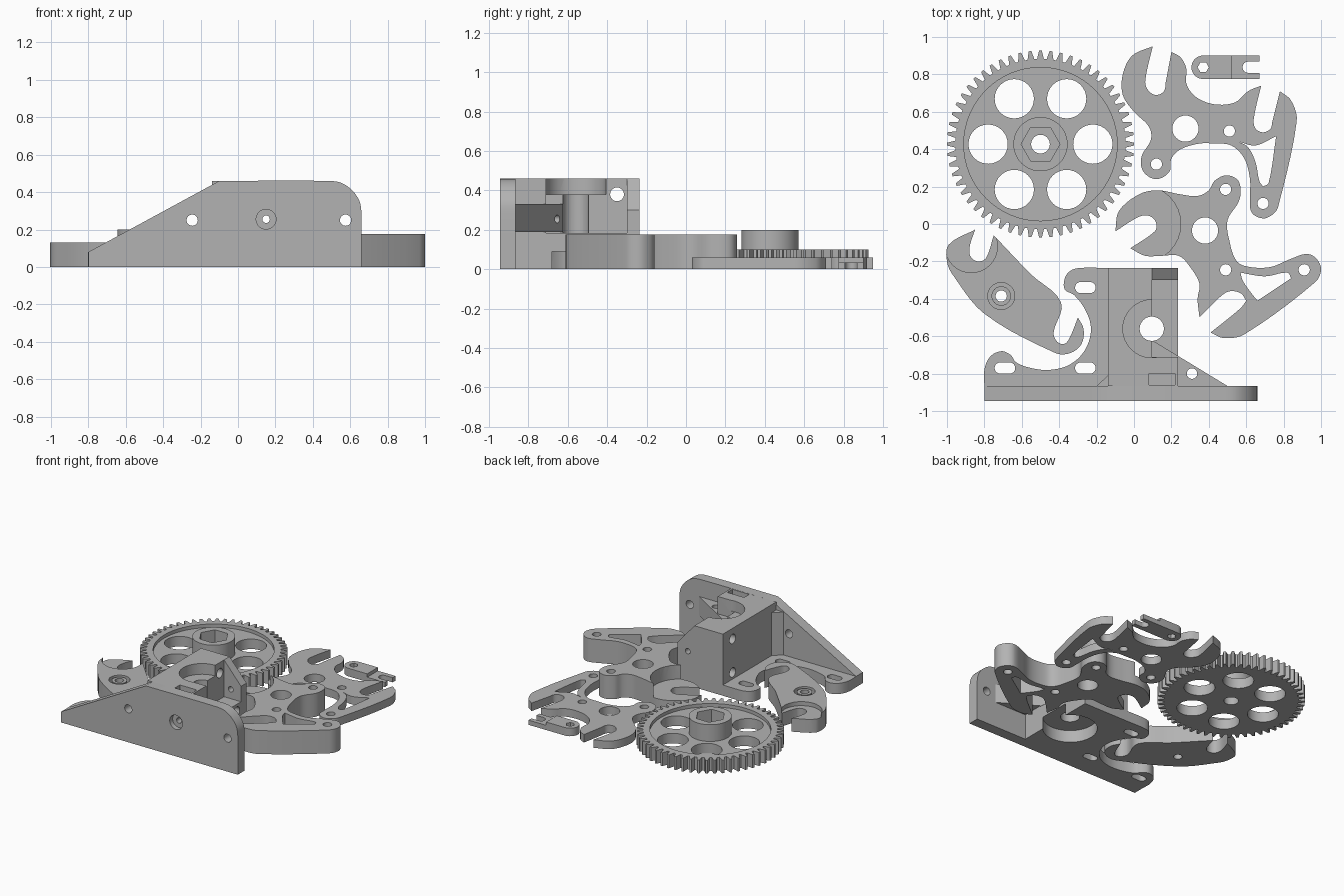
import bpy, math
from mathutils import Vector, Matrix

cube = bpy.data.objects.get("Cube")
if cube:
    bpy.data.objects.remove(cube)

grey = bpy.data.materials.new("plain grey")
grey.use_nodes = True
grey.diffuse_color = (0.45, 0.45, 0.45, 1)
grey.node_tree.nodes["Principled BSDF"].inputs["Base Color"].default_value = grey.diffuse_color


def circle(x, y, r, sides=32):
    return [(x + r * math.cos(math.tau * i / sides), y + r * math.sin(math.tau * i / sides))
            for i in range(sides)]


def slot(x, y, half, r):
    ends = circle(0, 0, r)
    return [(x + px + math.copysign(half, px), y + py) for px, py in ends]


def smooth(points, corner=70, steps=5):
    """Rounded closed outline through points in hundredths; sharp turns stay sharp."""
    p = [Vector(q) / 100 for q in points]
    n = len(p)

    def tangent(i, chord):
        before, after = p[i] - p[i - 1], p[(i + 1) % n] - p[i]
        if before.angle(after) > math.radians(corner):
            return chord
        return (before + after).normalized() * chord.length

    out = []
    for i in range(n):
        a, b = p[i], p[(i + 1) % n]
        ta, tb = tangent(i, b - a), tangent((i + 1) % n, b - a)
        for k in range(steps):
            t = k / steps
            h = t * t * (3 - 2 * t)
            v = a * (1 - h) + b * h + ta * t * (1 - t) ** 2 - tb * t * t * (1 - t)
            out.append((v.x, v.y))
    return out


def add_mesh(name, mesh):
    obj = bpy.data.objects.new(name, mesh)
    bpy.context.collection.objects.link(obj)
    mesh.materials.clear()
    mesh.materials.append(grey)
    return obj


def plate(name, loops, z0, z1, matrix=Matrix()):
    """Flat plate: the first loop is the outline, the others are holes."""
    curve = bpy.data.curves.new(name, "CURVE")
    curve.dimensions, curve.fill_mode = "2D", "BOTH"
    curve.extrude = (z1 - z0) / 2
    for loop in loops:
        spline = curve.splines.new("POLY")
        spline.points.add(len(loop) - 1)
        for point, (x, y) in zip(spline.points, loop):
            point.co = (x, y, 0, 1)
        spline.use_cyclic_u = True
    temp = bpy.data.objects.new(name, curve)
    bpy.context.collection.objects.link(temp)
    graph = bpy.context.evaluated_depsgraph_get()
    mesh = bpy.data.meshes.new_from_object(temp.evaluated_get(graph))
    bpy.data.objects.remove(temp)
    mesh.transform(matrix @ Matrix.Translation((0, 0, (z0 + z1) / 2)))
    obj = add_mesh(name, mesh)
    import bmesh
    bm = bmesh.new()
    bm.from_mesh(mesh)
    bmesh.ops.remove_doubles(bm, verts=bm.verts, dist=0.00005)
    bmesh.ops.recalc_face_normals(bm, faces=bm.faces)
    bm.to_mesh(mesh)
    bm.free()
    return obj


def box(x0, x1, y0, y1, z0, z1):
    return plate("box", [[(x0, y0), (x1, y0), (x1, y1), (x0, y1)]], z0, z1)


def rod(x, y, r, z0, z1, matrix=Matrix()):
    return plate("rod", [circle(x, y, r)], z0, z1, matrix)


def combine(obj, tools, operation):
    bpy.context.view_layer.objects.active = obj
    for tool in tools:
        mod = obj.modifiers.new("shape", "BOOLEAN")
        mod.operation, mod.solver, mod.object = operation, "EXACT", tool
        bpy.ops.object.modifier_apply(modifier=mod.name)
        bpy.data.objects.remove(tool)


# Drawing planes: UPRIGHT maps (x, y, d) to (x, -d, z); SIDE maps (y, z, d) to (d, y, z)
UPRIGHT = Matrix.Rotation(math.pi / 2, 4, "X")
SIDE = Matrix(((0, 0, 1, 0), (1, 0, 0, 0), (0, 1, 0, 0), (0, 0, 0, 1)))

# Gear: toothed rim, thin web with round windows, hub with hexagonal socket
gx, gy, teeth = -0.5, 0.427, 56
rim = []
for i in range(teeth):
    for shift, r in ((-0.36, 0.455), (-0.13, 0.5), (0.13, 0.5), (0.36, 0.455)):
        a = math.tau * (i + shift) / teeth
        rim.append((gx + r * math.cos(a), gy + r * math.sin(a)))
windows = [circle(gx + 0.28 * math.cos(i * math.pi / 3), gy + 0.28 * math.sin(i * math.pi / 3), 0.105)
           for i in range(6)]
plate("gear_rim", [rim, circle(gx, gy, 0.41, 64)], 0, 0.1)
plate("gear_web", [circle(gx, gy, 0.412, 64), circle(gx, gy, 0.05)] + windows, 0, 0.075)
plate("gear_hub", [circle(gx, gy, 0.145, 48), circle(gx, gy, 0.104, 6)], 0.07, 0.2)

# Thin claw lever with two jaws and a braced arm
thin_claw = smooth([
    (10, 95), (6, 76), (8, 71), (12, 69), (16, 71), (17, 76), (20, 92), (25, 89), (28, 83), (28, 75),
    (33, 68), (43, 64), (54, 65), (61, 71), (68, 74), (64, 56), (65, 51), (69, 49), (73, 51),
    (74, 55), (78, 71), (84, 66), (87, 55), (77, 9), (74, 5), (69, 3), (63, 6), (62, 13), (62, 24),
    (59, 35), (52, 42), (43, 43), (35, 43), (25, 40), (20, 35), (19, 28), (12, 24), (5, 28),
    (4, 36), (9, 45), (8, 52), (0, 60), (-6, 69), (-6, 80), (-1, 90)])
window = smooth([(56, 44), (65, 42), (76, 47), (72, 22), (69, 20), (67, 23), (65, 33), (61, 41)])
plate("thin_claw", [thin_claw, window, circle(0.275, 0.51, 0.07), circle(0.12, 0.32, 0.03),
                    circle(0.51, 0.497, 0.03), circle(0.69, 0.11, 0.03)], 0, 0.06)

# Thick claw lever with a lowered jaw
thick_claw = smooth([
    (-10, -4), (3, 4), (9, 4), (12, 0), (11, -4), (-2, -13), (6, -17), (15, -17), (24, -17), (30, -23),
    (35, -32), (34, -40), (35, -50), (46, -39), (51, -36), (57, -37), (60, -41), (57, -45), (41, -58),
    (48, -61), (59, -59), (97, -31), (100, -24), (97, -18), (92, -16), (83, -19), (73, -23),
    (62, -23), (55, -20), (51, -9), (50, 2), (56, 12), (57, 19), (55, 24), (49, 26), (43, 23),
    (40, 18), (34, 15), (24, 16), (13, 18), (3, 16), (-8, 7)])
window = smooth([(57, -26), (70, -28), (82, -26), (84, -29), (66, -41), (62, -36), (58, -30)])
claw = plate("thick_claw", [thick_claw, window, circle(0.38, -0.035, 0.07), circle(0.49, 0.185, 0.03),
                            circle(0.49, -0.245, 0.03), circle(0.91, -0.245, 0.03)], 0, 0.175)
combine(claw, [rod(0.045, 0, 0.205, 0.07, 0.3)], "DIFFERENCE")

# Hooked lever with a stepped pivot hole
lever_outline = smooth([
    (-85, -3), (-88, -13), (-87, -18), (-83, -20), (-79, -18), (-75, -6), (-55, -27), (-39, -42),
    (-43, -58), (-41, -63), (-37, -64), (-34, -60), (-30, -50), (-27, -56), (-28, -64), (-34, -69),
    (-42, -69), (-80, -48), (-97, -27), (-100, -20), (-99, -11)])
lever = plate("hooked_lever", [lever_outline, circle(-0.71, -0.385, 0.03)], 0, 0.13)
combine(lever, [rod(-0.71, -0.385, 0.072, 0.08, 0.2), rod(-0.87, -0.12, 0.14, 0.1, 0.2)], "DIFFERENCE")
plate("lever_bushing", [circle(-0.71, -0.385, 0.052), circle(-0.71, -0.385, 0.03)], 0.07, 0.125)

# Small forked clip in two heights
left_half = [(0.37 + 0.063 * math.cos(a), 0.838 + 0.063 * math.sin(a))
             for a in [math.pi * (0.5 + i / 12) for i in range(13)]]
plate("clip_body", [left_half + [(0.525, 0.775), (0.525, 0.901)], circle(0.37, 0.838, 0.03, 6)], 0, 0.06)
notch = [(0.61 - 0.03 * math.sin(math.pi * i / 8), 0.838 - 0.03 * math.cos(math.pi * i / 8)) for i in range(9)]
plate("clip_fork", [[(0.52, 0.901), (0.52, 0.775), (0.67, 0.775), (0.67, 0.808)] + notch
                    + [(0.67, 0.868), (0.67, 0.901)]], 0, 0.035)

# Bracket front plate with rounded corner and screw holes
front = smooth([(-80, 0), (-80, 8), (-10, 46), (48, 46), (55, 45), (61, 41), (65, 35), (66, 28), (66, 0)], 27)
wall = plate("bracket_front", [front, circle(-0.245, 0.25, 0.03), circle(0.15, 0.255, 0.02),
                               circle(0.575, 0.25, 0.03)], 0.865, 0.945, UPRIGHT)
combine(wall, [rod(0.15, 0.255, 0.053, 0.91, 1, UPRIGHT)], "DIFFERENCE")

# Bracket foot with mounting slots
foot = smooth([
    (-80, -87), (-80, -78), (-77, -71), (-71, -68), (-66, -70), (-63, -74), (-55, -77), (-45, -78),
    (-34, -75), (-26, -67), (-23, -56), (-26, -46), (-32, -38), (-37, -35), (-37, -29), (-34, -25),
    (-29, -23.5), (-14, -23.5), (-14, -87)])
plate("bracket_foot", [foot] + [slot(x, y, 0.025, 0.03) for x, y in
                                ((-0.26, -0.34), (-0.69, -0.77), (-0.26, -0.77))], 0, 0.08)
plate("bracket_fillet", [[(-0.14, -0.81), (-0.2, -0.866), (-0.14, -0.866)]], 0.07, 0.4)

# Bracket housing: low block, tall wall, chamfered back wall, nut box and gusset
housing = box(-0.14, 0.235, -0.866, -0.235, 0, 0.185)
combine(housing, [
    box(-0.14, 0.095, -0.866, -0.235, 0.1, 0.46),
    plate("back_wall", [[(0, 0.1), (0.235, 0.1), (0.235, 0.3), (0.095, 0.46), (0, 0.46)]], 0.235, 0.3, UPRIGHT),
    box(0, 0.235, -0.866, -0.71, 0.1, 0.46),
    plate("gusset", [[(0, -0.866), (0.5, -0.866), (0.095, -0.62), (0, -0.62)]], 0.19, 0.33)], "UNION")
combine(housing, [
    rod(0.095, -0.56, 0.185, -0.1, 0.09),
    rod(0.095, -0.56, 0.065, 0, 0.5),
    rod(0.095, -0.56, 0.155, 0.38, 0.6),
    box(0.08, 0.22, -0.86, -0.8, 0.2, 0.6),
    rod(0.31, -0.8, 0.028, 0, 0.5),
    rod(0.15, 0.255, 0.02, 0.1, 0.95, UPRIGHT),
    rod(-0.35, 0.38, 0.035, -0.5, 0.5, SIDE),
    rod(-0.35, 0.13, 0.035, -0.5, 0.5, SIDE)], "DIFFERENCE")
housing.name = "bracket_housing"

# Smooth the curved walls, keep the edges sharp
for obj in bpy.context.collection.objects:
    if obj.type == "MESH" and grey.name in obj.data.materials:
        obj.select_set(True)
        bpy.context.view_layer.objects.active = obj
bpy.ops.object.shade_smooth_by_angle(angle=math.radians(30))
